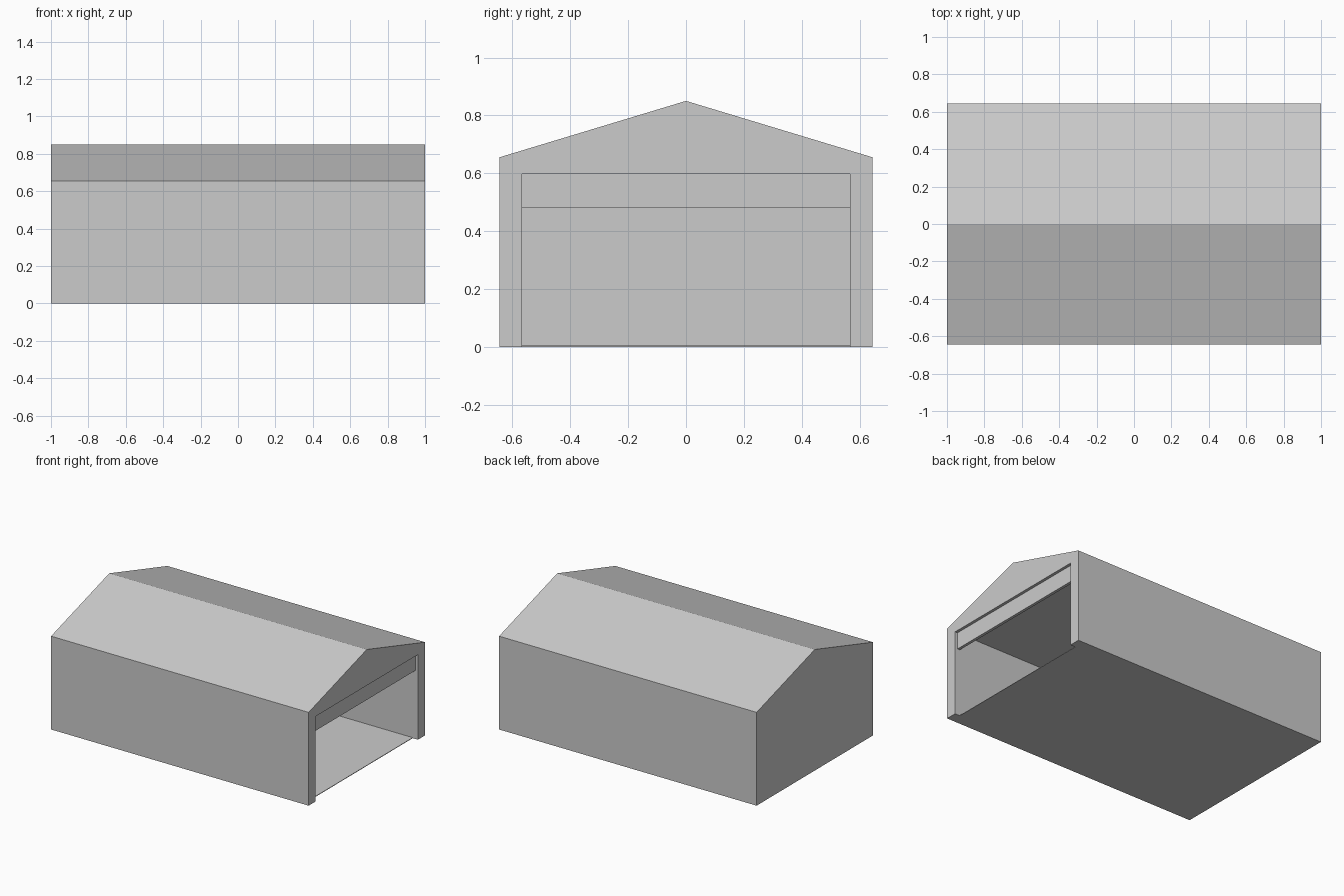
import bpy, bmesh

if "Cube" in bpy.data.objects:
    bpy.data.objects.remove(bpy.data.objects["Cube"])

HALF_Y, EAVE, RIDGE = 0.645, 0.655, 0.85      # outer shell
DOOR_Y, DOOR_Z, FLOOR_Z = 0.567, 0.597, 0.004  # inside and opening

grey = bpy.data.materials.new("light grey")
grey.diffuse_color = (0.6, 0.6, 0.6, 1)
grey.use_nodes = True
grey.node_tree.nodes["Principled BSDF"].inputs["Base Color"].default_value = grey.diffuse_color


def extrude_x(name, profile, x0, x1):
    """Extrude a (y, z) outline along x."""
    bm = bmesh.new()
    face = bm.faces.new([bm.verts.new((x0, y, z)) for y, z in profile])
    geom = bmesh.ops.extrude_face_region(bm, geom=[face])["geom"]
    bmesh.ops.translate(bm, vec=(x1 - x0, 0, 0),
                        verts=[g for g in geom if isinstance(g, bmesh.types.BMVert)])
    bmesh.ops.recalc_face_normals(bm, faces=bm.faces)
    mesh = bpy.data.meshes.new(name)
    bm.to_mesh(mesh)
    bm.free()
    mesh.materials.append(grey)
    obj = bpy.data.objects.new(name, mesh)
    bpy.context.collection.objects.link(obj)
    return obj


def box(name, x0, x1, half_y, z0, z1):
    return extrude_x(name, [(-half_y, z0), (half_y, z0), (half_y, z1), (-half_y, z1)], x0, x1)


def cut(target, cutter):
    mod = target.modifiers.new(cutter.name, 'BOOLEAN')
    mod.operation = 'DIFFERENCE'
    mod.solver = 'EXACT'
    mod.object = cutter
    cutter.hide_render = True
    cutter.display_type = 'WIRE'


# Gabled garage shell
shell = extrude_x("garage_shell", [(-HALF_Y, 0), (HALF_Y, 0), (HALF_Y, EAVE),
                                   (0, RIDGE), (-HALF_Y, EAVE)], -1, 1)

# Hollow interior, open at the right end; floor stops short at the doorway
cut(shell, box("interior_cutter", -0.96, 1.1, DOOR_Y, FLOOR_Z, DOOR_Z))
cut(shell, box("threshold_cutter", 0.96, 1.1, DOOR_Y, -0.1, 0.3))

# Partly raised door panel, set back in the opening
box("door_panel", 0.96, 0.98, DOOR_Y, 0.48, DOOR_Z)
